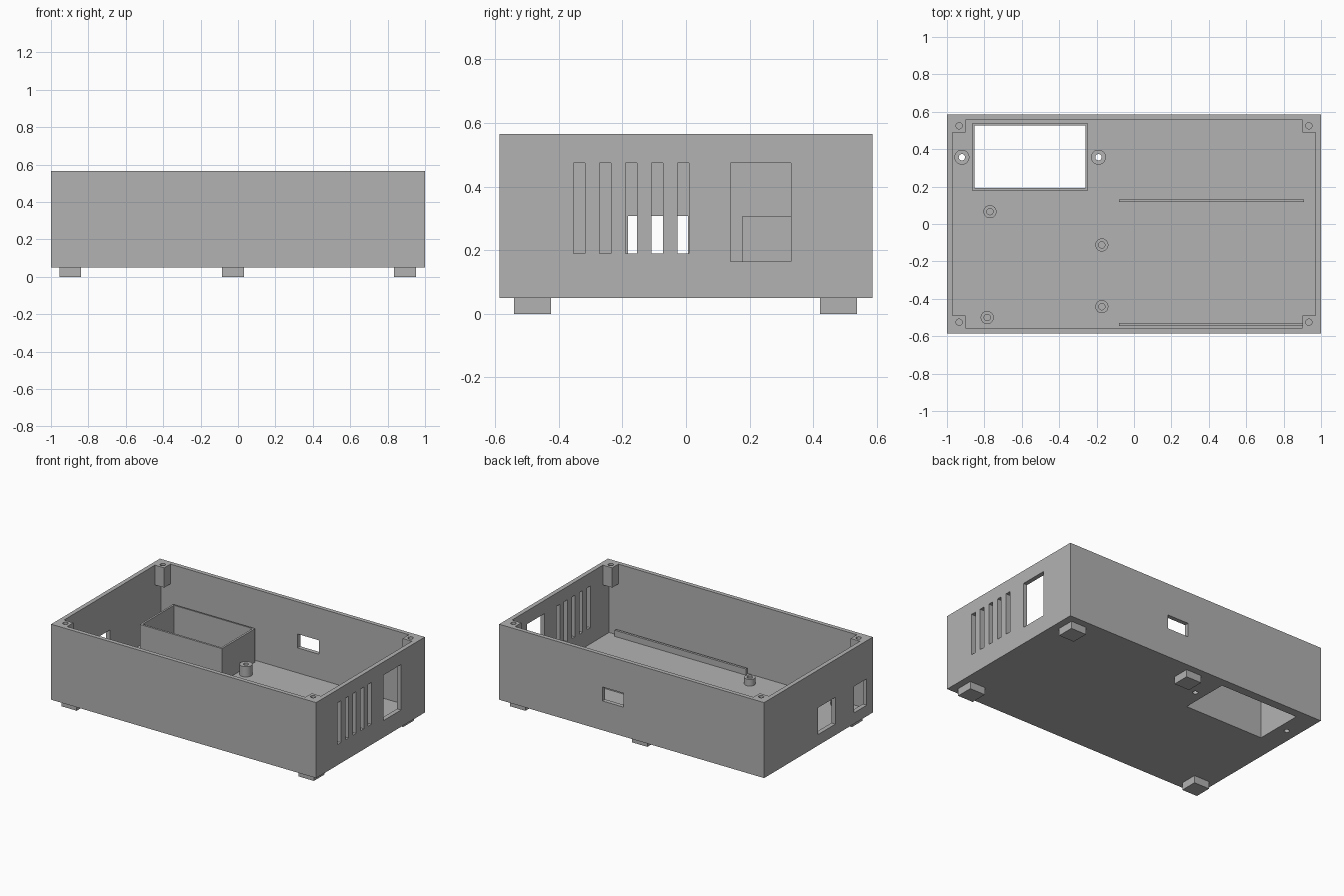
import bpy, bmesh
from mathutils import Matrix, Vector

old = bpy.data.objects.get("Cube")
if old:
    bpy.data.objects.remove(old, do_unlink=True)

grey = bpy.data.materials.new("plain_grey")
grey.use_nodes = True
COLOUR = (0.448, 0.448, 0.448, 1)
grey.diffuse_color = COLOUR
grey.node_tree.nodes["Principled BSDF"].inputs["Base Color"].default_value = COLOUR


def add_box(bm, x, y, z):
    """Box from (min, max) pairs."""
    lo, hi = Vector((x[0], y[0], z[0])), Vector((x[1], y[1], z[1]))
    bmesh.ops.create_cube(bm, size=1, matrix=Matrix.Translation((lo + hi) / 2)
                          @ Matrix.Diagonal((*(hi - lo), 1)))


def add_rod(bm, x, y, z, radius):
    """Upright cylinder between two heights."""
    bmesh.ops.create_cone(bm, cap_ends=True, segments=24, radius1=radius, radius2=radius,
                          depth=z[1] - z[0], matrix=Matrix.Translation((x, y, sum(z) / 2)))


def make(name, solids):
    """Object from a list of (function, arguments)."""
    bm = bmesh.new()
    for func, *args in solids:
        func(bm, *args)
    mesh = bpy.data.meshes.new(name)
    bm.to_mesh(mesh)
    bm.free()
    mesh.materials.append(grey)
    obj = bpy.data.objects.new(name, mesh)
    bpy.context.collection.objects.link(obj)
    return obj


def cut(obj, solids):
    """Subtract solids from an object and drop the cutter."""
    cutter = make("cutter", solids)
    cutter.hide_render = True
    mod = obj.modifiers.new("cut", "BOOLEAN")
    mod.operation, mod.solver, mod.object = "DIFFERENCE", "EXACT", cutter
    bpy.ops.object.select_all(action="DESELECT")
    bpy.context.view_layer.objects.active = obj
    obj.select_set(True)
    bpy.ops.object.modifier_apply(modifier=mod.name)
    bpy.data.objects.remove(cutter, do_unlink=True)


def smooth(obj):
    bpy.ops.object.select_all(action="DESELECT")
    bpy.context.view_layer.objects.active = obj
    obj.select_set(True)
    bpy.ops.object.shade_smooth_by_angle()


# Main dimensions
W, D = 1.0, 0.586
BASE, FLOOR, TOP = 0.05, 0.08, 0.565
IW, ID = 0.97, 0.557
BORE = 0.017
bolt_spots = [(-0.92, 0.357), (-0.19, 0.357)]

# Open-topped case
case = make("case", [(add_box, (-W, W), (-D, D), (BASE, TOP))])
cut(case, [(add_box, (-IW, IW), (-ID, ID), (FLOOR, TOP + 0.1))])

# Wall and floor openings
right_wall, left_wall = (0.9, 1.1), (-1.1, -0.9)
openings = [(add_box, right_wall, (y - 0.018, y + 0.018), (0.19, 0.475))
            for y in (-0.336 + 0.082 * i for i in range(5))]
openings += [
    (add_box, right_wall, (0.14, 0.33), (0.165, 0.475)),
    (add_box, left_wall, (-0.182, 0.006), (0.125, 0.308)),
    (add_box, left_wall, (-0.52, -0.385), (0.125, 0.305)),
    (add_box, (0.06, 0.22), (0.5, 0.65), (0.25, 0.345)),
    (add_box, (-0.853, -0.26), (0.192, 0.527), (0, 0.2)),
]
openings += [(add_rod, x, y, (0, 0.2), BORE) for x, y in bolt_spots]
cut(case, openings)

# Rectangular collar around the floor opening
collar = make("floor_collar", [(add_box, (-0.866, -0.246), (0.178, 0.537), (FLOOR, 0.308))])
cut(collar, [(add_box, (-0.853, -0.26), (0.192, 0.527), (0, 0.5))])

# Corner screw posts under the rim
for sx, side in ((-1, "right"), (1, "left")):
    for sy, end in ((-1, "front"), (1, "back")):
        post = make(f"corner_post_{end}_{side}", [(
            add_box, sorted((sx * 0.9, sx * IW)), sorted((sy * 0.49, sy * ID)), (0.43, TOP))])
        cut(post, [(add_rod, sx * 0.935, sy * 0.525, (0.46, 0.6), BORE)])
        smooth(post)

# Hollow mounting bosses: tall ones by the collar, short ones on the floor
bosses = [(x, y, 0.04, 0.15) for x, y in bolt_spots]
bosses += [(x, y, 0.035, 0.125) for x, y in
           ((-0.77, 0.066), (-0.172, -0.112), (-0.172, -0.442), (-0.785, -0.5))]
for i, (x, y, radius, top) in enumerate(bosses, 1):
    boss = make(f"mounting_boss_{i}", [(add_rod, x, y, (FLOOR, top), radius)])
    cut(boss, [(add_rod, x, y, (0, 0.3), BORE)])
    smooth(boss)

# Low guide rails on the floor
make("guide_rail_back", [(add_box, (-0.08, 0.91), (0.117, 0.13), (FLOOR, 0.122))])
make("guide_rail_front", [(add_box, (-0.08, 0.91), (-0.546, -0.53), (FLOOR, 0.122))])

# Feet
for name, x, y in (("front_right", -0.897, -0.482), ("front_left", 0.893, -0.482),
                   ("back_left", 0.893, 0.48), ("back_middle", -0.027, 0.48)):
    make(f"foot_{name}", [(add_box, (x - 0.058, x + 0.058), (y - 0.058, y + 0.058), (0, BASE))])
